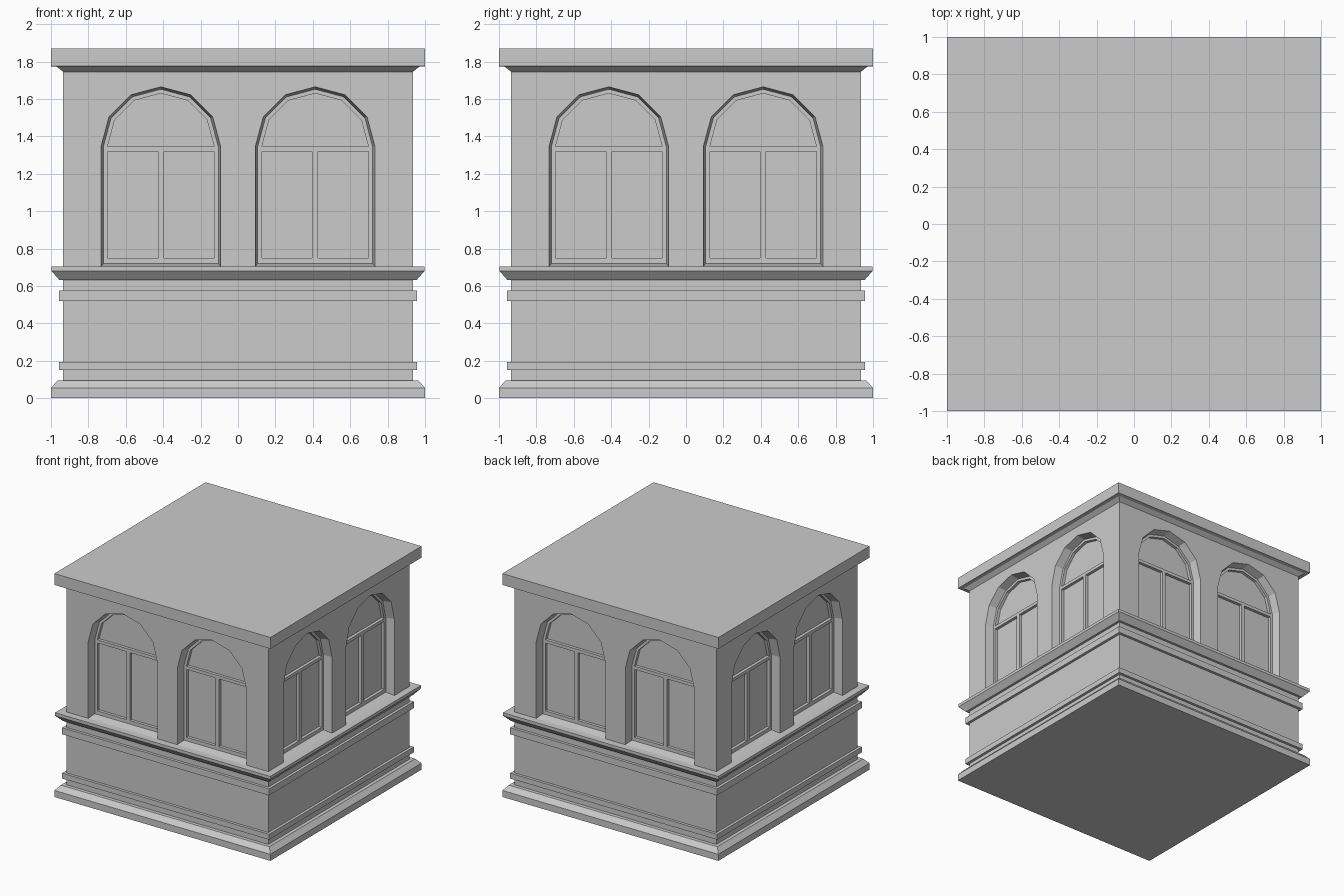
import bpy, bmesh, math

if "Cube" in bpy.data.objects:
    bpy.data.objects.remove(bpy.data.objects["Cube"])

WALL, SILL, TOP = 0.935, 0.705, 1.745     # wall half-width, sill top, wall top
CX, HALF, SPRING = 0.4125, 0.32, 1.345    # window centre, half-width, arch springing
FRAME_D, PANE_D = 0.07, 0.095             # frame and glass depth behind the wall


def finish(bm, name):
    mesh = bpy.data.meshes.new(name)
    bm.to_mesh(mesh)
    bm.free()
    ob = bpy.data.objects.new(name, mesh)
    bpy.context.collection.objects.link(ob)
    return ob


def square_profile(name, profile, cap_bottom=False, cap_top=False):
    """Sweep a (half-width, z) profile around a square plan."""
    bm = bmesh.new()
    rings = [[bm.verts.new((sx * r, sy * r, z))
              for sx, sy in ((-1, -1), (1, -1), (1, 1), (-1, 1))]
             for r, z in profile]
    for a, b in zip(rings, rings[1:]):
        for i in range(4):
            j = (i + 1) % 4
            bm.faces.new((a[i], a[j], b[j], b[i]))
    if cap_bottom:
        bm.faces.new(rings[0][::-1])
    if cap_top:
        bm.faces.new(rings[-1])
    return finish(bm, name)


def arc(cx, r):
    """Six-sided half circle, right to left."""
    return [(cx + r * math.cos(math.pi * i / 6), SPRING + r * math.sin(math.pi * i / 6))
            for i in range(7)]


def arch(cx, r, bottom):
    return [(cx - r, bottom), (cx + r, bottom)] + arc(cx, r)


def rect(x0, x1, z0, z1):
    return [(x0, z0), (x1, z0), (x1, z1), (x0, z1)]


def ring(bm, pts, depth):
    return [bm.verts.new((x, -WALL + depth, z)) for x, z in pts]


def bridge(bm, outer, inner):
    n = len(outer)
    for i in range(n):
        j = (i + 1) % n
        bm.faces.new((outer[i], outer[j], inner[j], inner[i]))


def fill_with_holes(bm, loops):
    edges = []
    for lp in loops:
        for a, b in zip(lp, lp[1:] + lp[:1]):
            edges.append(bm.edges.get((a, b)) or bm.edges.new((a, b)))
    res = bmesh.ops.triangle_fill(bm, edges=edges, use_beauty=True, normal=(0, -1, 0))
    for f in res["geom"]:
        if isinstance(f, bmesh.types.BMFace):
            f.normal_update()
            if f.normal.y > 0:
                f.normal_flip()


def wall_mesh():
    """Upper wall outline with two arched notches."""
    bm = bmesh.new()
    pts = [(-WALL, SILL)]
    for c in (-CX, CX):
        pts += [(c - HALF, SILL)] + arc(c, HALF)[::-1] + [(c + HALF, SILL)]
    pts += [(WALL, SILL), (WALL, TOP), (-WALL, TOP)]
    bm.faces.new(ring(bm, pts, 0))
    return finish(bm, "arcade_wall_front")


def window_mesh(c, name):
    """Splayed reveal, frame, and three recessed panes."""
    bm = bmesh.new()
    opening = ring(bm, arch(c, HALF, SILL), 0)
    frame = ring(bm, arch(c, 0.307, 0.72), FRAME_D)
    bridge(bm, opening, frame)
    lights = [rect(c - 0.285, c - 0.016, 0.75, 1.318),
              rect(c + 0.016, c + 0.285, 0.75, 1.318),
              arc(c, 0.285)]
    holes = [ring(bm, p, FRAME_D) for p in lights]
    fill_with_holes(bm, [frame] + holes)
    for hole, p in zip(holes, lights):
        pane = ring(bm, p, PANE_D)
        bridge(bm, hole, pane)
        bm.faces.new(pane)
    return finish(bm, name)


# Plinth, lower wall with two bands, and sill course
square_profile("lower_storey", [
    (1.0, 0), (1.0, 0.055), (0.965, 0.095), (WALL, 0.095),
    (WALL, 0.15), (0.958, 0.15), (0.958, 0.195), (WALL, 0.195),
    (WALL, 0.52), (0.958, 0.52), (0.958, 0.575), (WALL, 0.575),
    (WALL, 0.632), (0.955, 0.632), (0.997, 0.68), (0.997, SILL), (WALL, SILL)],
    cap_bottom=True)

# Cornice and flat roof slab
square_profile("cornice_roof", [
    (WALL, TOP), (0.968, 1.772), (1.0, 1.775), (1.0, 1.87)], cap_top=True)

# Front wall and windows, repeated on the other three sides
front = [wall_mesh(), window_mesh(-CX, "left_window_front"),
         window_mesh(CX, "right_window_front")]
for k, side in enumerate(("right", "back", "left"), 1):
    for ob in front:
        copy = ob.copy()
        copy.name = ob.name.replace("front", side)
        copy.rotation_euler.z = k * math.pi / 2
        bpy.context.collection.objects.link(copy)
